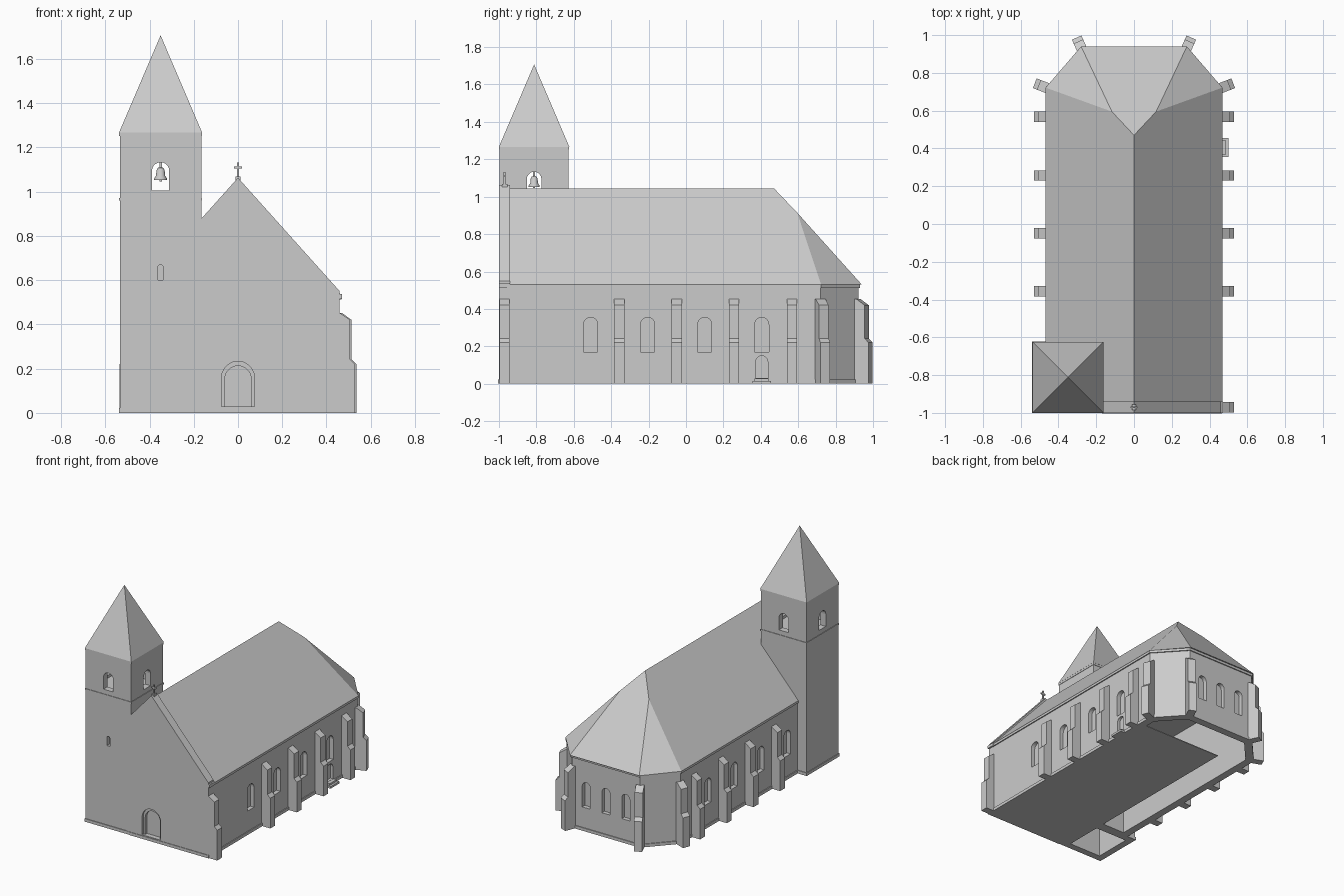
import bpy, bmesh
from math import pi, sin, cos, radians, sqrt
from mathutils import Matrix, Vector

cube = bpy.data.objects.get("Cube")
if cube:
    bpy.data.objects.remove(cube, do_unlink=True)

stone = bpy.data.materials.new("pale_grey_stone")
stone.use_nodes = True
GREY = (0.6, 0.6, 0.6, 1)
stone.diffuse_color = GREY
stone.node_tree.nodes["Principled BSDF"].inputs["Base Color"].default_value = GREY


def finish(bm, name, matrix=None):
    bmesh.ops.recalc_face_normals(bm, faces=bm.faces)
    if matrix:
        bm.transform(matrix)
    mesh = bpy.data.meshes.new(name)
    bm.to_mesh(mesh)
    bm.free()
    mesh.materials.append(stone)
    ob = bpy.data.objects.new(name, mesh)
    bpy.context.collection.objects.link(ob)
    return ob


def place(x, y, z=0, turn=0):
    # turn 0 faces the front, 90 faces +x
    return Matrix.Translation((x, y, z)) @ Matrix.Rotation(radians(turn), 4, 'Z')


def prism(name, profile, y0, y1, matrix=None):
    # xz profile extruded along y
    bm = bmesh.new()
    face = bm.faces.new([bm.verts.new((u, y0, v)) for u, v in profile])
    new = bmesh.ops.extrude_face_region(bm, geom=[face])["geom"]
    verts = [g for g in new if isinstance(g, bmesh.types.BMVert)]
    bmesh.ops.translate(bm, vec=(0, y1 - y0, 0), verts=verts)
    return finish(bm, name, matrix)


def box(name, x0, x1, y0, y1, z0, z1):
    return prism(name, [(x0, z0), (x1, z0), (x1, z1), (x0, z1)], y0, y1)


def inset(pts, d):
    # mitred inward offset of a counter-clockwise outline
    out = []
    for i, p in enumerate(pts):
        a = (Vector(p) - Vector(pts[i - 1])).normalized()
        b = (Vector(pts[(i + 1) % len(pts)]) - Vector(p)).normalized()
        n = Vector((-a.y - b.y, a.x + b.x))
        out.append(Vector(p) + n * (d / (1 + a.dot(b))))
    return out


def ring(name, outline, thick, z0, z1, grow=0):
    # hollow wall that follows an outline
    bm = bmesh.new()
    outer, inner = inset(outline, -grow), inset(outline, thick)
    loops = [[bm.verts.new((p[0], p[1], z)) for p in loop]
             for loop, z in ((outer, z0), (outer, z1), (inner, z1), (inner, z0))]
    count = len(outline)
    for k in range(4):
        a, b = loops[k], loops[(k + 1) % 4]
        for i in range(count):
            j = (i + 1) % count
            bm.faces.new((a[i], a[j], b[j], b[i]))
    return finish(bm, name)


def arch(w, h, n=10):
    r = w / 2
    return [(-r, 0), (r, 0)] + [(r * cos(pi * i / n), h - r + r * sin(pi * i / n))
                                for i in range(n + 1)]


def carve(ob, w, h, depth, matrix):
    cutter = prism("arch_cutter", arch(w, h), -0.03, depth, matrix)
    mod = ob.modifiers.new("opening", 'BOOLEAN')
    mod.operation, mod.solver, mod.object = 'DIFFERENCE', 'EXACT', cutter
    bpy.context.view_layer.objects.active = ob
    bpy.ops.object.modifier_apply(modifier=mod.name)
    bpy.data.objects.remove(cutter, do_unlink=True)


# Main dimensions
WALL, EAVE, RIDGE = 0.46, 0.53, 1.045
TX, TY, TH = -0.35, -0.812, 0.184

# Nave walls with the angled rear end
nave_plan = [(-0.2, -0.95), (WALL, -0.95), (WALL, 0.72), (0.275, 0.923),
             (-0.275, 0.923), (-WALL, 0.72), (-WALL, -0.65), (-0.2, -0.65)]
nave = ring("nave_walls", nave_plan, 0.05, 0, EAVE - 0.005)
ring("nave_plinth", nave_plan, 0.01, 0, 0.022, 0.006)
ring("nave_eave_moulding", nave_plan, 0.01, 0.513, EAVE, 0.008)
box("nave_floor", -0.23, 0.45, -0.98, 0.62, 0, 0.006)

# Windows along both sides, and three at the rear
for y in (-0.51, -0.205, 0.1, 0.405):
    for side in (1, -1):
        carve(nave, 0.075, 0.185, 0.03, place(side * WALL, y, 0.17, 90 * side))
for x in (-0.16, 0, 0.16):
    carve(nave, 0.065, 0.185, 0.03, place(x, 0.923, 0.17, 180))

# Side door with its step
carve(nave, 0.065, 0.12, 0.02, place(WALL, 0.405, 0.03, 90))
box("side_door_step", WALL - 0.01, 0.5, 0.355, 0.455, 0, 0.015)
box("side_door_upper_step", WALL - 0.01, 0.485, 0.365, 0.445, 0.015, 0.028)

# Roof: a ridge with a faceted rear hip
bm = bmesh.new()
for s in (-1, 1):
    for p in ((0.468, -0.945, EAVE), (0.468, 0.722, EAVE), (0.28, 0.94, EAVE),
              (0.117, 0.595, 0.914)):
        bm.verts.new((s * p[0], p[1], p[2]))
for y in (-0.945, 0.47):
    bm.verts.new((0, y, RIDGE))
bmesh.ops.convex_hull(bm, input=bm.verts)
bmesh.ops.dissolve_limit(bm, angle_limit=radians(2), verts=bm.verts, edges=bm.edges)
finish(bm, "nave_roof")

# Front gable wall with door
gable = prism("front_gable", [(-0.2, 0), (WALL, 0), (WALL, 0.55), (0, 1.063), (-0.2, 0.84)],
              -1, -0.94)
carve(gable, 0.15, 0.205, 0.015, place(0, -1, 0.028))
carve(gable, 0.12, 0.185, 0.035, place(0, -1, 0.028))
box("gable_plinth", -0.17, WALL + 0.006, -1.004, -0.95, 0, 0.022)
box("gable_kneeler", 0.44, 0.471, -1, -0.94, 0.515, 0.537)

# Gable cross
box("cross_foot", -0.011, 0.011, -0.985, -0.955, 1.035, 1.068)
box("cross_stem", -0.005, 0.005, -0.975, -0.965, 1.06, 1.132)
box("cross_arms", -0.019, 0.019, -0.975, -0.965, 1.104, 1.114)

# Stepped buttresses
step = [(-0.03, 0), (0.07, 0), (0.07, 0.22), (0.047, 0.242), (0.047, 0.42),
        (0, 0.452), (-0.03, 0.452)]


def buttress(x, y, angle):
    prism("buttress", step, -0.0275, 0.0275, place(x, y, 0, angle))


for y in (-0.357, -0.05, 0.257, 0.567):
    buttress(WALL, y, 0)
    buttress(-WALL, y, 180)
buttress(WALL, -0.97, 0)
for x, y, a in ((WALL, 0.72, 21), (0.275, 0.923, 66)):
    buttress(x, y, a)
    buttress(-x, y, 180 - a)

# Tower
tower_plan = [(TX + sx * TH, TY + sy * TH) for sx, sy in ((-1, -1), (1, -1), (1, 1), (-1, 1))]
tower = ring("tower_walls", tower_plan, 0.045, 0, 1.265)
for turn in (0, 90, 180, 270):
    a = radians(turn)
    carve(tower, 0.078, 0.128, 0.08, place(TX + TH * sin(a), TY - TH * cos(a), 1.005, turn))
carve(tower, 0.024, 0.07, 0.03, place(TX, TY - TH, 0.6))
ring("tower_plinth", tower_plan, 0.01, 0, 0.022, 0.005)
ring("tower_string_course", tower_plan, 0.01, 0.96, 0.972, 0.004)
ring("tower_cornice", tower_plan, 0.01, 1.252, 1.268, 0.003)
box("belfry_floor", TX - 0.16, TX + 0.16, TY - 0.16, TY + 0.16, 0.965, 0.985)

# Spire
bm = bmesh.new()
bmesh.ops.create_cone(bm, cap_ends=True, segments=4, radius1=0.188 * sqrt(2), radius2=0, depth=0.44,
                      matrix=place(TX, TY, 1.487) @ Matrix.Rotation(pi / 4, 4, 'Z'))
bmesh.ops.remove_doubles(bm, verts=bm.verts, dist=0.0001)
finish(bm, "tower_spire")

# Bell on its beam
bm = bmesh.new()
shape = [(0, 1.06), (0.024, 1.056), (0.03, 1.052), (0.029, 1.06), (0.021, 1.072),
         (0.018, 1.098), (0.012, 1.108), (0, 1.111)]
verts = [bm.verts.new((r, 0, z)) for r, z in shape]
edges = [bm.edges.new(pair) for pair in zip(verts, verts[1:])]
bmesh.ops.spin(bm, geom=verts + edges, cent=(0, 0, 0), axis=(0, 0, 1), angle=2 * pi, steps=20)
bmesh.ops.remove_doubles(bm, verts=bm.verts, dist=0.0001)
bell = finish(bm, "bell", place(TX, TY))
bell.select_set(True)
bpy.context.view_layer.objects.active = bell
bpy.ops.object.shade_smooth_by_angle(angle=radians(40))
box("bell_clapper", TX - 0.006, TX + 0.006, TY - 0.006, TY + 0.006, 1.046, 1.065)
box("bell_hanger", TX - 0.006, TX + 0.006, TY - 0.006, TY + 0.006, 1.105, 1.145)
box("bell_beam", TX - 0.16, TX + 0.16, TY - 0.01, TY + 0.01, 1.14, 1.16)
